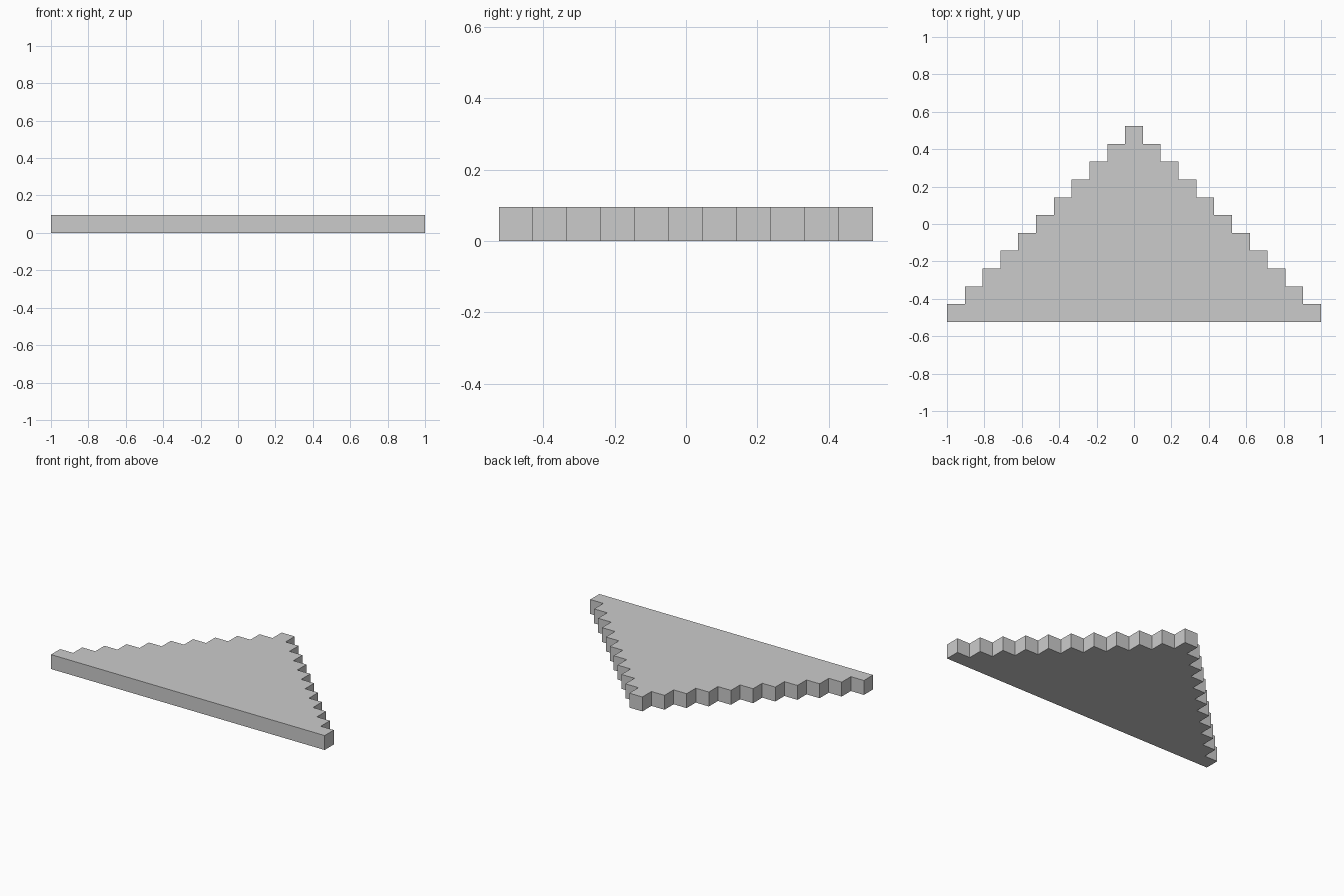
import bpy, bmesh

if "Cube" in bpy.data.objects:
    bpy.data.objects.remove(bpy.data.objects["Cube"])

ROWS = 11
U = 2 / (2 * ROWS - 1)      # step size: 21 steps span the 2 unit base
Y0 = -ROWS * U / 2

# Right-hand staircase, from the base corner up to the tip
right = []
for i in range(ROWS):
    x = (ROWS - i - 0.5) * U
    right += [(x, Y0 + i * U), (x, Y0 + (i + 1) * U)]

# Mirror for the left side, closing the outline
outline = right + [(-x, y) for x, y in reversed(right)]

# Extrude the stepped outline one step thick
bm = bmesh.new()
base = bm.faces.new([bm.verts.new((x, y, 0)) for x, y in outline])
ext = bmesh.ops.extrude_face_region(bm, geom=[base], use_keep_orig=True)
top = [v for v in ext["geom"] if isinstance(v, bmesh.types.BMVert)]
bmesh.ops.translate(bm, verts=top, vec=(0, 0, U))
bmesh.ops.recalc_face_normals(bm, faces=bm.faces)

mesh = bpy.data.meshes.new("stepped_triangle")
bm.to_mesh(mesh)
bm.free()
slab = bpy.data.objects.new("stepped_triangle", mesh)
bpy.context.collection.objects.link(slab)

# Plain light grey
grey = bpy.data.materials.new("light grey")
grey.diffuse_color = (0.6, 0.6, 0.6, 1)
grey.use_nodes = True
grey.node_tree.nodes["Principled BSDF"].inputs["Base Color"].default_value = grey.diffuse_color
mesh.materials.append(grey)
